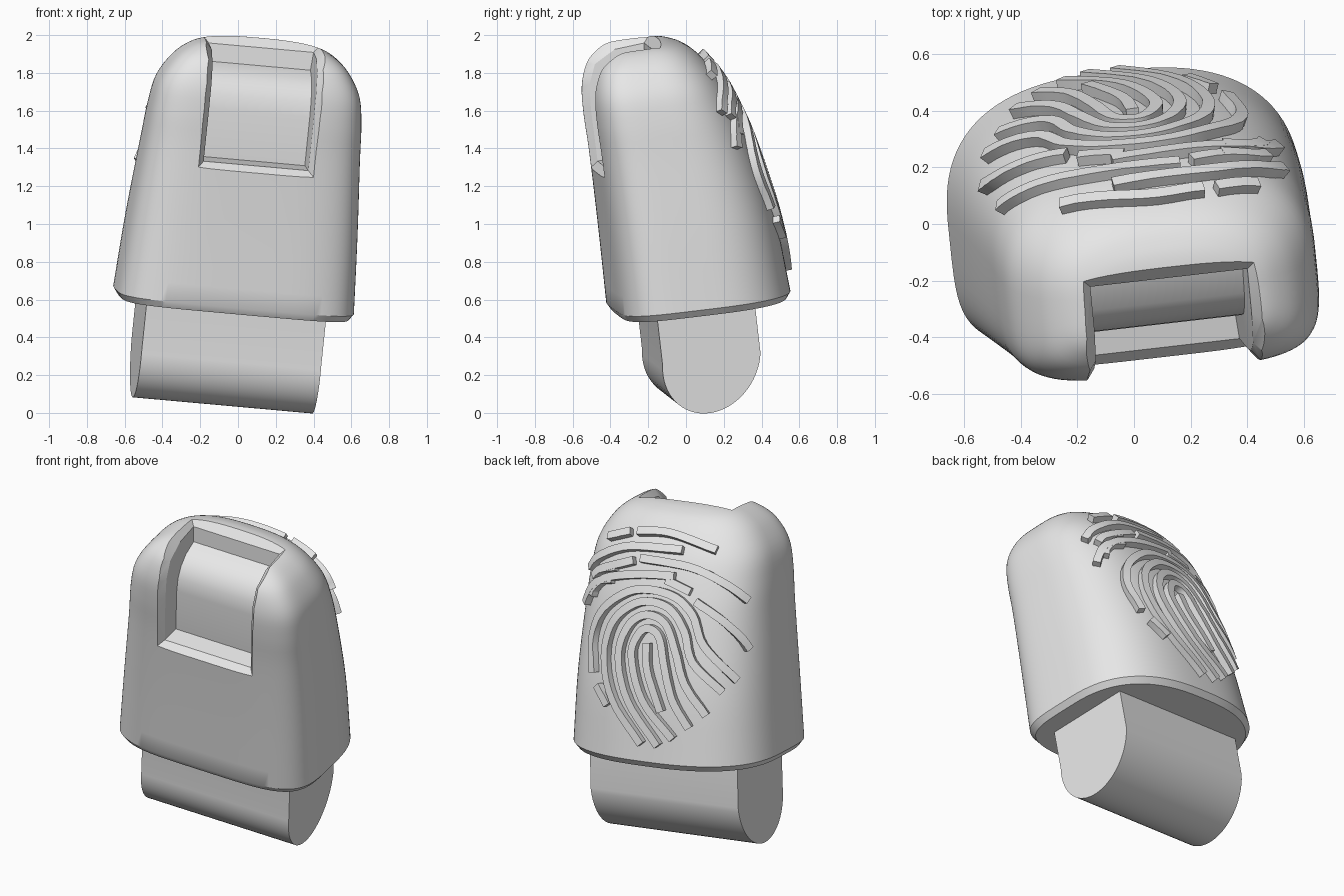
import bpy, bmesh, math
from mathutils import Vector, Matrix
from mathutils.bvhtree import BVHTree

cube = bpy.data.objects.get("Cube")
if cube:
    bpy.data.objects.remove(cube, do_unlink=True)

# One plain grey material
grey = bpy.data.materials.new("plain grey")
grey.use_nodes = True
grey.diffuse_color = (0.8, 0.8, 0.8, 1)
grey.node_tree.nodes["Principled BSDF"].inputs["Base Color"].default_value = (0.8, 0.8, 0.8, 1)

# The whole fingertip leans: build upright, then tilt with this frame
ax = Vector((1, 0.115, -0.09)).normalized()
ay = Vector((0.1, -0.11, 1)).cross(ax).normalized()
az = ax.cross(ay)
TILT = Matrix((ax, ay, az)).transposed()
UNTILT = TILT.transposed()
MID = -0.077   # sideways centre line of the finger


def spline(pts, steps):
    """Catmull-Rom through points of any dimension."""
    pts = [Vector(p) for p in pts]
    ext = [2 * pts[0] - pts[1]] + pts + [2 * pts[-1] - pts[-2]]
    out = []
    for i in range(len(pts) - 1):
        a, b, c, d = ext[i:i + 4]
        for k in range(steps):
            t = k / steps
            out.append(0.5 * (2 * b + (c - a) * t + (2 * a - 5 * b + 4 * c - d) * t * t
                              + (3 * b - a - 3 * c + d) * t ** 3))
    return out + [pts[-1]]


def loft(bm, rings):
    """Skin closed rings of equal length and cap both ends."""
    rows = [[bm.verts.new(p) for p in ring] for ring in rings]
    n = len(rows[0])
    for r0, r1 in zip(rows, rows[1:]):
        for j in range(n):
            bm.faces.new((r0[j], r0[(j + 1) % n], r1[(j + 1) % n], r1[j]))
    bm.faces.new(rows[0][::-1])
    bm.faces.new(rows[-1])
    return rows


def make(name, bm):
    bmesh.ops.recalc_face_normals(bm, faces=bm.faces)
    me = bpy.data.meshes.new(name)
    bm.to_mesh(me)
    ob = bpy.data.objects.new(name, me)
    bpy.context.collection.objects.link(ob)
    me.materials.append(grey)
    ob.matrix_world = TILT.to_4x4()
    return ob


def activate(ob):
    bpy.ops.object.select_all(action='DESELECT')
    ob.select_set(True)
    bpy.context.view_layer.objects.active = ob


def smooth(ob, deg=32):
    activate(ob)
    bpy.ops.object.shade_smooth_by_angle(angle=math.radians(deg))


# Fingertip: flat-fronted superellipse sections (height, half width, front, back)
def section(w, a, front, back, n=96):
    vc = front + (back - front) * 0.47
    ring = []
    for i in range(n):
        t = 2 * math.pi * (i + 0.5) / n
        c, s = math.cos(t), math.sin(t)
        e = 2 / (2.6 if s > 0 else 4.6)
        u = MID + a * math.copysign(abs(c) ** e, c)
        v = vc + (back - vc if s > 0 else vc - front) * math.copysign(abs(s) ** e, s)
        ring.append((u, v, w))
    return ring


profile = [(0.59, 0.632, -0.32, 0.62), (1.0, 0.608, -0.32, 0.58),
           (1.4, 0.577, -0.325, 0.495), (1.6, 0.562, -0.333, 0.433),
           (1.75, 0.535, -0.328, 0.37), (1.87, 0.465, -0.293, 0.29),
           (1.94, 0.385, -0.235, 0.22), (1.975, 0.30, -0.18, 0.15),
           (1.99, 0.18, -0.10, 0.09), (1.994, 0.03, -0.02, 0.02)]
bm = bmesh.new()
loft(bm, [section(0.555, 0.607, -0.30, 0.595)] + [section(*p) for p in spline(profile, 4)])
bmesh.ops.recalc_face_normals(bm, faces=bm.faces)
surface = BVHTree.FromBMesh(bm)
fingertip = make("fingertip", bm)

# Nail recess: cutter following the nail curve; each station has the nail bed,
# the foot of the rim chamfer and a point outside the skin
stations = [((-0.17, 1.362), (-0.285, 1.35), (-0.37, 1.275)),
            ((-0.17, 1.62), (-0.29, 1.63), (-0.38, 1.65)),
            ((-0.158, 1.70), (-0.283, 1.76), (-0.37, 1.80)),
            ((-0.125, 1.765), (-0.243, 1.865), (-0.32, 1.93)),
            ((-0.07, 1.815), (-0.13, 1.93), (-0.17, 2.01)),
            ((0.02, 1.85), (0.03, 1.945), (0.10, 2.02))]
NAIL_MID = -0.072
bm = bmesh.new()
rows = loft(bm, [[(NAIL_MID - 0.272, *i), (NAIL_MID + 0.272, *i), (NAIL_MID + 0.28, *m),
                  (NAIL_MID + 0.35, *o), (NAIL_MID - 0.35, *o), (NAIL_MID - 0.28, *m)]
                 for i, m, o in stations])
for row in (rows[0], rows[-1]):   # fold the end caps along the chamfer
    bmesh.ops.connect_verts(bm, verts=[row[2], row[5]])
cutter = make("nail_cutter", bm)
cutter.hide_render = True
activate(fingertip)
cut = fingertip.modifiers.new("nail_recess", 'BOOLEAN')
cut.operation, cut.object, cut.solver = 'DIFFERENCE', cutter, 'EXACT'
bpy.ops.object.modifier_apply(modifier=cut.name)
bpy.data.objects.remove(cutter, do_unlink=True)
smooth(fingertip)

# Finger joint below: bar running sideways with a slightly skewed round bottom
half = [(0.385, 0.75)] + [(0.125 + 0.2625 * math.cos(t) - 0.045 * math.sin(t), 0.31 - 0.285 * math.sin(t))
                          for t in (math.pi * k / 32 for k in range(33))] + [(-0.14, 0.75)]
bm = bmesh.new()
loft(bm, [[(u, v, w) for v, w in half] for u in (-0.56, 0.40)])
smooth(make("finger_joint", bm))


# Print ridges: stencil lines projected onto the skin and raised
def ridge(bm, path, azimuth, elevation, scale, width=0.046, height=0.038):
    a, e = math.radians(azimuth), math.radians(elevation)
    eye = Vector((-math.sin(a) * math.cos(e), math.cos(a) * math.cos(e), math.sin(e)))
    right = Vector((-math.cos(a), -math.sin(a), 0))
    up = eye.cross(right)
    hits = []
    for p in spline(path, 5):
        start = right * (p[0] / scale) + up * (p[1] / scale) + eye * 5
        loc, nor, _, _ = surface.ray_cast(UNTILT @ start, UNTILT @ -eye)
        if loc:
            hits.append((loc, nor))
    if len(hits) < 2:
        return
    rings = []
    for i, (loc, nor) in enumerate(hits):
        along = hits[min(i + 1, len(hits) - 1)][0] - hits[max(i - 1, 0)][0]
        side = nor.cross(along).normalized() * width / 2
        top, low = nor * height, nor * -0.03
        rings.append([loc - side + low, loc + side + low, loc + side + top, loc - side + top])
    loft(bm, rings)


back_lines = {
    "print_loops": [
        [(-44, 90), (-72, 135), (-80, 180), (-70, 217), (-44, 235), (-16, 229), (0, 205), (8, 173), (37, 143)],
        [(-27, 88), (-57, 135), (-66, 180), (-56, 211), (-38, 222), (-19, 213), (-9, 185), (0, 151), (21, 119)],
        [(-12, 95), (-42, 135), (-53, 180), (-46, 202), (-36, 208), (-25, 199), (-20, 170), (-12, 135), (4, 106)],
        [(-38, 193), (-37, 165), (-24, 123)],
        [(-92, 163), (-92, 200), (-80, 229), (-50, 247), (-14, 242), (8, 222), (19, 190), (51, 155)]],
    "print_arches": [
        [(-76, 301), (-54, 306)],
        [(-47, 306), (-14, 304), (32, 287)],
        [(-94, 270), (-84, 282), (-54, 291), (-2, 287)],
        [(-44, 279), (6, 270), (41, 253), (62, 237)],
        [(-91, 261), (-82, 269), (-51, 277)],
        [(-93, 242), (-89, 251), (-76, 260), (-44, 263), (-10, 261)],
        [(-18, 257), (6, 245)],
        [(11, 235), (36, 217), (54, 200), (63, 187)],
        [(-88, 150), (-78, 130)]],
}
side_lines = [[(19, 184), (23.5, 174), (22, 161)], [(28, 166), (25, 155), (25.5, 140)]]
for name, lines in back_lines.items():
    bm = bmesh.new()
    for line in lines:
        ridge(bm, line, 35, 25, 180)
    smooth(make(name, bm))
bm = bmesh.new()
for line in side_lines:
    ridge(bm, line, -90, 0, 100)
smooth(make("print_side_ridges", bm))
